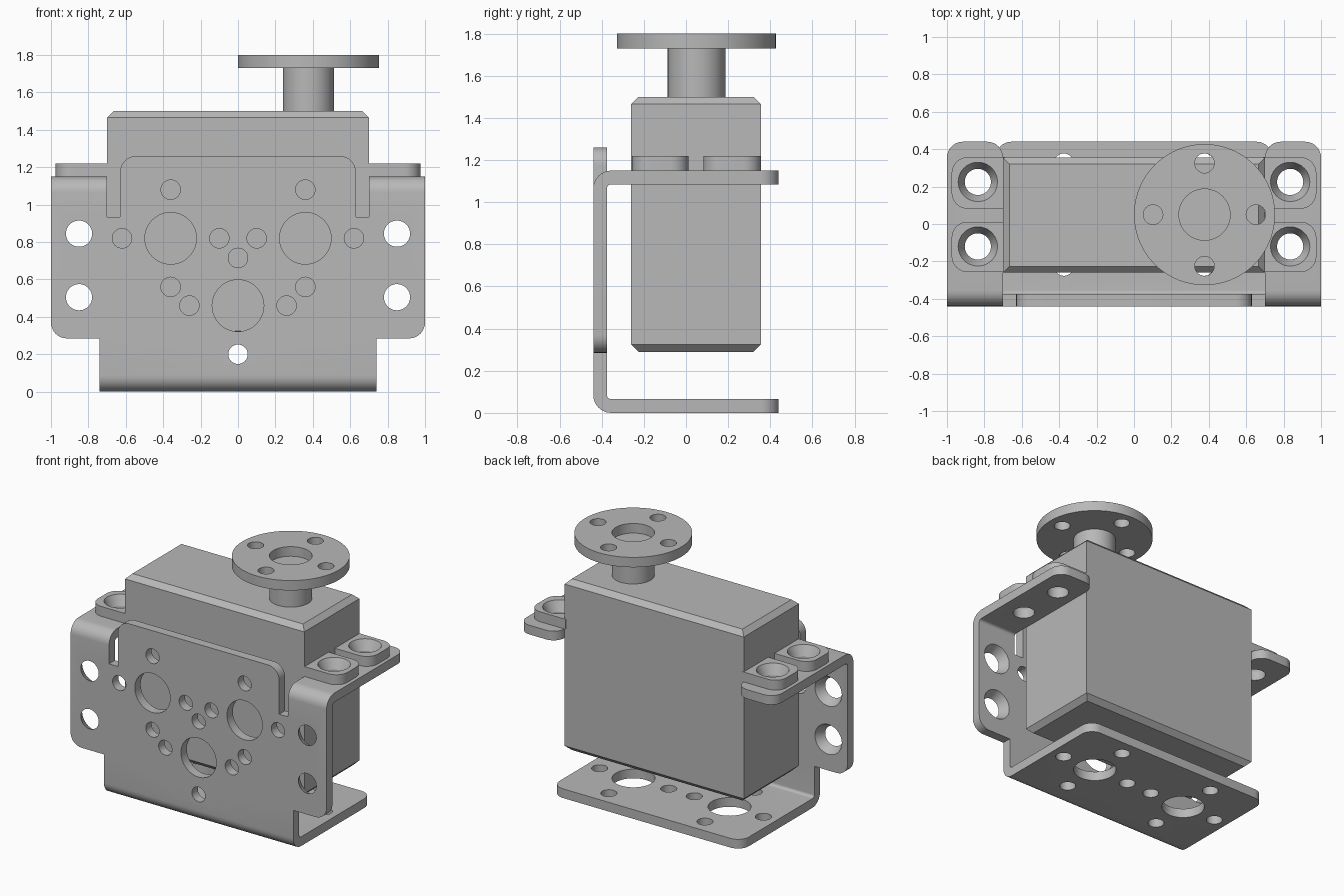
import bpy, bmesh, math
from mathutils import Vector, Matrix

cube = bpy.data.objects.get("Cube")
if cube:
    bpy.data.objects.remove(cube, do_unlink=True)

grey = bpy.data.materials.new("plain_grey")
grey.use_nodes = True
COLOUR = (0.48, 0.48, 0.48, 1)
grey.diffuse_color = COLOUR
grey.node_tree.nodes["Principled BSDF"].inputs["Base Color"].default_value = COLOUR

T, R = 0.065, 0.085          # sheet thickness, outer corner radius
FRONT, BACK = -0.44, 0.44    # bracket depth
EAR_TOP = 1.15
MID_Y = 0.05                 # centre line of motor and base holes


def outline(corners, steps=8):
    """Polygon from (u, v, radius) right-angle corners."""
    pts = []
    for i, (u, v, r) in enumerate(corners):
        p = Vector((u, v))
        a = (Vector(corners[i - 1][:2]) - p).normalized()
        b = (Vector(corners[(i + 1) % len(corners)][:2]) - p).normalized()
        arc = [p]
        if r:
            c = p + (a + b) * r
            angles = [math.pi / 2 * k / steps for k in range(steps + 1)]
            arc = [c - b * r * math.cos(t) - a * r * math.sin(t) for t in angles]
        for q in arc:
            if not pts or (q - pts[-1]).length > 1e-5:
                pts.append(q)
    if (pts[0] - pts[-1]).length < 1e-5:
        pts.pop()
    return pts


def prism(bm, corners, place, start, end):
    """Extrude an outline; place(u, v, w) maps it into space."""
    pts = outline(corners)
    face = bm.faces.new([bm.verts.new(place(p.x, p.y, start)) for p in pts])
    top = bmesh.ops.extrude_face_region(bm, geom=[face])["geom"]
    move = Vector(place(0, 0, end)) - Vector(place(0, 0, start))
    bmesh.ops.translate(bm, vec=move, verts=[g for g in top if isinstance(g, bmesh.types.BMVert)])


def along_x(u, v, w): return (w, u, v)
def along_y(u, v, w): return (u, w, v)
def along_z(u, v, w): return (u, v, w)


def round_edges(bm, test, radius, segments):
    edges = [e for e in bm.edges if test(*[v.co for v in e.verts])]
    bmesh.ops.bevel(bm, geom=edges, offset=radius, segments=segments, profile=0.5,
                    affect='EDGES', clamp_overlap=True)


def cylinder(bm, base, tip, r1, r2=None, sides=48):
    base, tip = Vector(base), Vector(tip)
    turn = (tip - base).to_track_quat('Z', 'Y').to_matrix().to_4x4()
    bmesh.ops.create_cone(bm, cap_ends=True, segments=sides, radius1=r1,
                          radius2=r1 if r2 is None else r2, depth=(tip - base).length,
                          matrix=Matrix.Translation((base + tip) / 2) @ turn)


def finish(name, bm, cutter=None):
    """Turn a bmesh into an object, cut its holes and shade it."""
    def make(label, mesh_data):
        bmesh.ops.recalc_face_normals(mesh_data, faces=mesh_data.faces[:])
        mesh = bpy.data.meshes.new(label)
        mesh_data.to_mesh(mesh)
        mesh_data.free()
        mesh.materials.append(grey)
        ob = bpy.data.objects.new(label, mesh)
        bpy.context.collection.objects.link(ob)
        return ob
    ob = make(name, bm)
    bpy.ops.object.select_all(action='DESELECT')
    ob.select_set(True)
    bpy.context.view_layer.objects.active = ob
    if cutter:
        tool = make(name + "_cutter", cutter)
        tool.hide_render = True
        mod = ob.modifiers.new("holes", 'BOOLEAN')
        mod.operation, mod.solver, mod.object = 'DIFFERENCE', 'EXACT', tool
        bpy.ops.object.modifier_apply(modifier=mod.name)
        bpy.data.objects.remove(tool, do_unlink=True)
    bpy.ops.object.shade_smooth_by_angle()
    return ob


# Motor body with chamfered top and bottom rims
bm = bmesh.new()
prism(bm, [(-0.7, -0.26, 0), (0.7, -0.26, 0), (0.7, 0.355, 0), (-0.7, 0.355, 0)],
      along_z, 0.29, 1.5)
round_edges(bm, lambda a, b: abs(a.z - b.z) < 0.01, 0.034, 1)
finish("motor_body", bm)

# Bracket: front plate with side wings, slots and a centre tongue
bm = bmesh.new()
half = [(0.74, R, 0), (0.74, 0.285, 0), (1, 0.285, R), (1, EAR_TOP - R, 0),
        (0.7, EAR_TOP - R, 0), (0.7, 0.935, 0), (0.63, 0.935, 0), (0.63, 1.26, R)]
plate = half + [(-u, v, r) for u, v, r in reversed(half)]
prism(bm, plate, along_y, FRONT, FRONT + T)


# Bent flanges: the base and the two ears share one profile
def flange(x1, x2, to_z):
    part = bmesh.new()
    profile = [(FRONT, R, 0), (FRONT, 0, R), (BACK, 0, 0), (BACK, T, 0),
               (FRONT + T, T, R - T), (FRONT + T, R, 0)]
    prism(part, profile, lambda u, v, w: (w, u, to_z(v)), x1, x2)
    round_edges(part, lambda a, b: min(a.y, b.y) > BACK - 0.01 and abs(a.z - b.z) > 0.01, R, 8)
    mesh = bpy.data.meshes.new("flange")
    part.to_mesh(mesh)
    part.free()
    bm.from_mesh(mesh)
    bpy.data.meshes.remove(mesh)


flange(-0.74, 0.74, lambda v: v)
for x1, x2 in ((0.7, 1), (-1, -0.7)):
    flange(x1, x2, lambda v: EAR_TOP - v)

# Weld the flanges to the plate and drop the inner seam faces
bmesh.ops.remove_doubles(bm, verts=bm.verts[:], dist=1e-4)
seams = [f for f in bm.faces if all(len(e.link_faces) > 2 for e in f.edges)
         or (len(f.verts) == 4 and abs(f.normal.z) > 0.9 and
             any(all(abs(v.co.z - z) < 1e-4 for v in f.verts) for z in (R, EAR_TOP - R)))]
bmesh.ops.delete(bm, geom=list(set(seams)), context='FACES_ONLY')

# Holes in the bracket
BIG, SMALL, SCREW, SINK = 0.138, 0.052, 0.07, 0.105
cut = bmesh.new()


def front_hole(x, z, r):
    cylinder(cut, (x, FRONT - 0.05, z), (x, FRONT + T + 0.05, z), r)


def base_hole(x, y, r):
    cylinder(cut, (x, y, -0.03), (x, y, T + 0.03), r)


front_hole(0, 0.46, BIG)
front_hole(0, 0.715, SMALL)
front_hole(0, 0.2, SMALL)
slope = (SINK - SCREW) / T
for s in (-1, 1):
    front_hole(s * 0.36, 0.82, BIG)
    base_hole(s * 0.375, MID_Y, BIG)
    for x, z in ((0.36, 1.08), (0.36, 0.56), (0.62, 0.82), (0.1, 0.82), (0.26, 0.46)):
        front_hole(s * x, z, SMALL)
    for x, y in ((0.375, 0.275), (0.375, -0.275), (0.64, 0), (0.1, 0)):
        base_hole(s * x, MID_Y + y, SMALL)
    for z in (0.845, 0.505):
        x = s * 0.85
        cylinder(cut, (x, FRONT - 0.03, z), (x, FRONT + T + 0.03, z),
                 SCREW - 0.03 * slope, SINK + 0.03 * slope)
    for y in (-0.12, 0.225):
        cylinder(cut, (s * 0.835, y, 1.05), (s * 0.835, y, 1.18), SCREW)
finish("bracket", bm, cut)

# Countersunk mounting tabs resting on the ears
for side, s in (("left", 1), ("right", -1)):
    for place, y1, y2, hole in (("front", -0.257, 0.012, -0.12), ("back", 0.082, 0.357, 0.225)):
        bm, cut = bmesh.new(), bmesh.new()
        prism(bm, [(s * 0.69, y1, 0), (s * 0.975, y1, R), (s * 0.975, y2, R), (s * 0.69, y2, 0)],
              along_z, EAR_TOP, 1.22)
        cylinder(cut, (s * 0.835, hole, EAR_TOP - 0.02), (s * 0.835, hole, 1.24),
                 SCREW - 0.01, SINK + 0.01)
        finish(f"{side}_{place}_mounting_tab", bm, cut)

# Output shaft and drilled horn disc
HORN_X = 0.377
bm = bmesh.new()
cylinder(bm, (HORN_X, MID_Y, 1.49), (HORN_X, MID_Y, 1.732), 0.137)
finish("output_shaft", bm)
bm, cut = bmesh.new(), bmesh.new()
cylinder(bm, (HORN_X, MID_Y, 1.73), (HORN_X, MID_Y, 1.8), 0.377, sides=96)
for dx, dy, r in ((0, 0, 0.137), (1, 0, SMALL), (-1, 0, SMALL), (0, 1, SMALL), (0, -1, SMALL)):
    x, y = HORN_X + dx * 0.275, MID_Y + dy * 0.275
    cylinder(cut, (x, y, 1.7), (x, y, 1.83), r)
finish("horn_disc", bm, cut)
